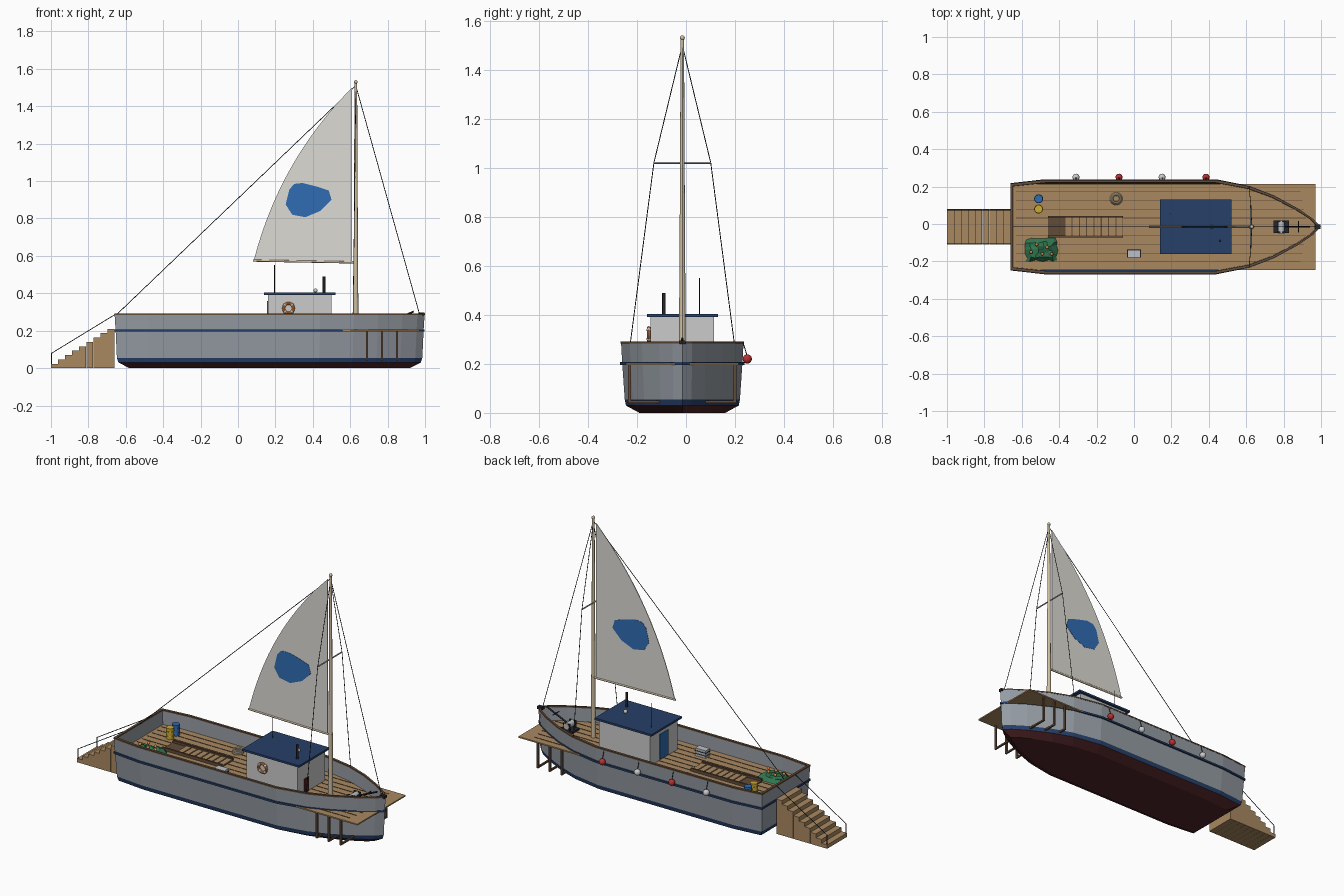
import bpy, bmesh, math, random
from mathutils import Vector

if "Cube" in bpy.data.objects:
    bpy.data.objects.remove(bpy.data.objects["Cube"])

random.seed(4)
CY = -0.015  # boat centreline in y


def mat(name, r, g, b):
    m = bpy.data.materials.new(name)
    m.diffuse_color = (r, g, b, 1)
    m.use_nodes = True
    m.node_tree.nodes["Principled BSDF"].inputs["Base Color"].default_value = m.diffuse_color
    return m


WOOD = mat("wood", .40, .25, .12)
DARKWOOD = mat("dark_wood", .12, .07, .04)
GREY = mat("hull_grey", .30, .33, .37)
NAVY = mat("navy", .02, .05, .14)
MAROON = mat("maroon", .08, .018, .02)
WHITE = mat("white", .75, .75, .73)
SAIL = mat("sailcloth", .72, .71, .66)
BLUE = mat("blue", .03, .15, .45)
RED = mat("red", .5, .03, .03)
ORANGE = mat("orange", .75, .25, .06)
GREEN = mat("green", .03, .18, .08)
YELLOW = mat("yellow", .6, .4, .03)
BLACK = mat("black", .02, .02, .025)
SPAR = mat("spar", .62, .52, .36)
STEEL = mat("steel", .5, .52, .55)


def finish(name, bm, m, smooth=False):
    bmesh.ops.recalc_face_normals(bm, faces=bm.faces)
    me = bpy.data.meshes.new(name)
    bm.to_mesh(me)
    bm.free()
    if smooth:
        for p in me.polygons:
            p.use_smooth = len(p.vertices) <= 4
    ob = bpy.data.objects.new(name, me)
    bpy.context.collection.objects.link(ob)
    me.materials.append(m)
    return ob


def box(name, x0, x1, y0, y1, z0, z1, m):
    bm = bmesh.new()
    bmesh.ops.create_cube(bm, size=1)
    for v in bm.verts:
        v.co = ((x0 + x1) / 2 + v.co.x * (x1 - x0), (y0 + y1) / 2 + v.co.y * (y1 - y0),
                (z0 + z1) / 2 + v.co.z * (z1 - z0))
    return finish(name, bm, m)


def rod(name, a, b, r, m, r2=None, n=8):
    a, b = Vector(a), Vector(b)
    bm = bmesh.new()
    bmesh.ops.create_cone(bm, cap_ends=True, segments=n, radius1=r, radius2=r if r2 is None else r2,
                          depth=(b - a).length)
    q = (b - a).to_track_quat('Z', 'Y')
    for v in bm.verts:
        v.co = q @ v.co + (a + b) / 2
    return finish(name, bm, m, True)


def ball(name, p, r, m, n=12):
    bm = bmesh.new()
    bmesh.ops.create_uvsphere(bm, u_segments=n, v_segments=8, radius=r)
    bmesh.ops.translate(bm, verts=bm.verts, vec=p)
    return finish(name, bm, m, True)


def ring(name, p, R, r, m, upright=False):
    bpy.ops.mesh.primitive_torus_add(location=p, major_radius=R, minor_radius=r, major_segments=24,
                                     minor_segments=8, rotation=(math.pi / 2 if upright else 0, 0, 0))
    ob = bpy.context.object
    ob.name = name
    ob.data.materials.append(m)
    return ob


# Hull plan (half outline, stern to bow tip)
HALF = [(-.66, .23), (-.48, .25), (.44, .25), (.62, .215), (.75, .165), (.88, .095), (.96, .04), (.998, 0)]
OUTLINE = HALF + [(x, -y) for x, y in HALF[-2::-1]]


def loft(name, levels, m, cap=False, closed=False):
    # each level is (z, x scale, y scale) of the plan outline
    bm = bmesh.new()
    rows = [[bm.verts.new((.17 + (x - .17) * sx, CY + y * sy, z)) for x, y in OUTLINE]
            for z, sx, sy in levels]
    n = len(OUTLINE)
    for a, b in list(zip(rows, rows[1:])) + ([(rows[-1], rows[0])] if closed else []):
        for i in range(n):
            j = (i + 1) % n
            bm.faces.new((a[i], a[j], b[j], b[i]))
    if cap:
        bm.faces.new(rows[0])
    return finish(name, bm, m)


loft("hull_bottom", [(0, .905, .70), (.03, .975, .92)], MAROON, cap=True)
loft("waterline_band", [(.03, .975, .92), (.055, .985, .94)], NAVY)
loft("hull_sides", [(.055, .985, .94), (.2, .993, .98), (.288, 1, 1), (.288, .985, .95), (.2, .98, .94)], GREY)
loft("rub_strake", [(.196, .99, .97), (.196, 1, 1.015), (.207, 1, 1.015), (.207, .99, .97)], NAVY, closed=True)
loft("gunwale_cap", [(.284, .984, .945), (.284, 1.001, 1.005), (.292, 1.001, 1.005), (.292, .984, .945)],
     DARKWOOD, closed=True)

# Deck with plank seams and the frames below the bow overhang
box("deck", -.655, .97, CY - .23, CY + .23, .196, .204, WOOD)
for i in range(-4, 5):
    y = CY + i * .047
    box("plank_seam", -.63, .93 - abs(i) * .01, y - .0015, y + .0015, .203, .206, DARKWOOD)
for x in (.69, .77, .85):
    for s in (-1, 1):
        y = CY + s * .215
        box("frame_post", x - .005, x + .005, y - .006, y + .006, .04, .197, DARKWOOD)
    box("frame_floor", x - .005, x + .005, CY - .215, CY + .215, .04, .05, DARKWOOD)

# Boarding stairs at the stern
for i in range(9):
    x = -1 + i * .0378
    box("stair_step", x, x + .0378 - .001, CY - .095, CY + .095, 0, .0233 * (i + 1), WOOD)
for s in (-1, 1):
    y = CY + s * .09
    rod("stair_post", (-.996, y, .02), (-.996, y, .08), .003, BLACK, n=6)
    rod("stair_rope", (-.996, y, .08), (-.655, y, .288), .002, BLACK, n=6)

# Cabin
box("cabin", .16, .5, CY - .13, CY + .13, .2, .395, WHITE)
box("cabin_roof", .14, .52, CY - .145, CY + .145, .392, .404, NAVY)
box("cabin_door", .155, .161, CY - .04, CY + .04, .21, .36, BLUE)
box("cabin_front_hatch", .499, .506, -.085, -.045, .205, .29, MAROON)
rod("chimney", (.46, -.09, .4), (.46, -.09, .49), .007, BLACK)
rod("antenna", (.195, .055, .4), (.195, .055, .55), .0018, BLACK, n=6)
ball("roof_lamp", (.415, CY, .415), .011, WHITE)
ring("lifebuoy", (.27, -.152, .32), .026, .008, ORANGE, True)
for k in range(4):
    a = math.pi / 4 + k * math.pi / 2
    ball("lifebuoy_band", (.27 + .026 * math.cos(a), -.152, .32 + .026 * math.sin(a)), .0092, WHITE, 8)

# Mast, boom and rigging
rod("mast_foot", (.63, CY, .2), (.63, CY, .57), .014, SPAR, .012, 12)
rod("mast", (.63, CY, .5), (.63, CY, 1.525), .012, SPAR, .007, 12)
ball("mast_ball", (.63, CY, 1.53), .010, SPAR)
rod("boom", (.63, CY, .565), (.08, CY, .575), .006, SPAR)
rod("backstay", (.63, CY, 1.51), (-.645, CY, .29), .002, BLACK, n=6)
rod("forestay", (.63, CY, 1.51), (.97, CY, .29), .002, BLACK, n=6)
rod("spreader", (.625, CY - .116, 1.02), (.625, CY + .116, 1.02), .004, STEEL)
for s in (-1, 1):
    tip = (.625, CY + s * .116, 1.02)
    rod("upper_shroud", (.63, CY, 1.5), tip, .0018, BLACK, n=6)
    rod("lower_shroud", tip, (.615, CY + s * .212, .285), .0018, BLACK, n=6)


def sheet(name, pts, m, thick):
    # flat vertical panel from an x, z outline
    bm = bmesh.new()
    f = bm.faces.new([bm.verts.new((x, CY - thick / 2, z)) for x, z in pts])
    ext = bmesh.ops.extrude_face_region(bm, geom=[f])["geom"]
    bmesh.ops.translate(bm, verts=[v for v in ext if isinstance(v, bmesh.types.BMVert)], vec=(0, thick, 0))
    return finish(name, bm, m)


# Sail with a bowed trailing edge, and its coloured patch
leech = []
for i in range(15):
    t = i / 14
    bow = .072 * 4 * t * (1 - t)
    leech.append((.085 + .525 * t - bow * .87, .578 + .922 * t + bow * .5))
sheet("sail", [(.61, .57)] + leech, SAIL, .004)
sheet("sail_patch", [(.255, .875), (.275, .955), (.30, .985), (.345, .99), (.425, .97), (.485, .95), (.50, .90),
                     (.44, .84), (.36, .807), (.29, .82)], BLUE, .007)

# Fenders on the far side
for x, m in ((-.31, WHITE), (-.08, RED), (.15, WHITE), (.385, RED)):
    ball("fender", (x, .25, .22), .019, m)
    rod("fender_rope", (x, .25, .23), (x, .232, .29), .0018, BLACK, n=6)

# Long slatted hatch on the deck
box("hatch_base", -.46, -.06, CY - .05, CY + .05, .203, .209, DARKWOOD)
for s in (-1, 1):
    y = CY + s * .052
    box("hatch_rail", -.46, -.06, y - .005, y + .005, .203, .222, DARKWOOD)
for i in range(8):
    x = -.37 + i * .039
    box("hatch_slat", x + .003, x + .036, CY - .046, CY + .046, .205, .214, WOOD)

# Barrels, coil, crate
for y, m in ((.135, BLUE), (.08, YELLOW)):
    rod("barrel", (-.51, y, .203), (-.51, y, .27), .022, m, n=14)
    for z in (.222, .25):
        ring("barrel_hoop", (-.51, y, z), .022, .002, m)
for i in range(3):
    ring("rope_coil", (-.095, .135, .21 + i * .008), .028 - i * .003, .006, SPAR)
box("metal_crate", -.035, .035, -.178, -.138, .203, .25, STEEL)
for z in (.218, .235):
    box("crate_band", -.037, .037, -.18, -.136, z - .002, z + .002, BLACK)

# Heap of netting with floats
bm = bmesh.new()
bmesh.ops.create_grid(bm, x_segments=7, y_segments=6, size=1)
for v in bm.verts:
    x, y = v.co.x, v.co.y
    h = (1 - x ** 4) * (1 - y ** 4)
    v.co = (-.495 + x * .082 + random.uniform(-.008, .008), -.138 + y * .058 + random.uniform(-.006, .006),
            .206 + h * random.uniform(.022, .045))
finish("net_heap", bm, GREEN)
for x, y in ((-.55, -.15), (-.52, -.11), (-.49, -.16), (-.465, -.125), (-.44, -.16)):
    ball("net_float", (x, y, .245), .009, ORANGE, 8)

# Windlass and bow fitting
box("windlass_base", .745, .83, CY - .033, CY + .033, .203, .215, BLACK)
for s in (-1, 1):
    box("windlass_cheek", .765, .81, CY + s * .03 - .004, CY + s * .03 + .004, .21, .255, BLACK)
rod("windlass_drum", (.787, CY - .035, .238), (.787, CY + .035, .238), .018, STEEL, n=12)
rod("anchor_shank", (.81, CY, .245), (.94, CY, .303), .005, BLACK)
rod("anchor_stock", (.88, CY - .03, .28), (.88, CY + .03, .28), .003, BLACK)
box("bow_roller", .965, .998, CY - .012, CY + .012, .28, .296, BLACK)
